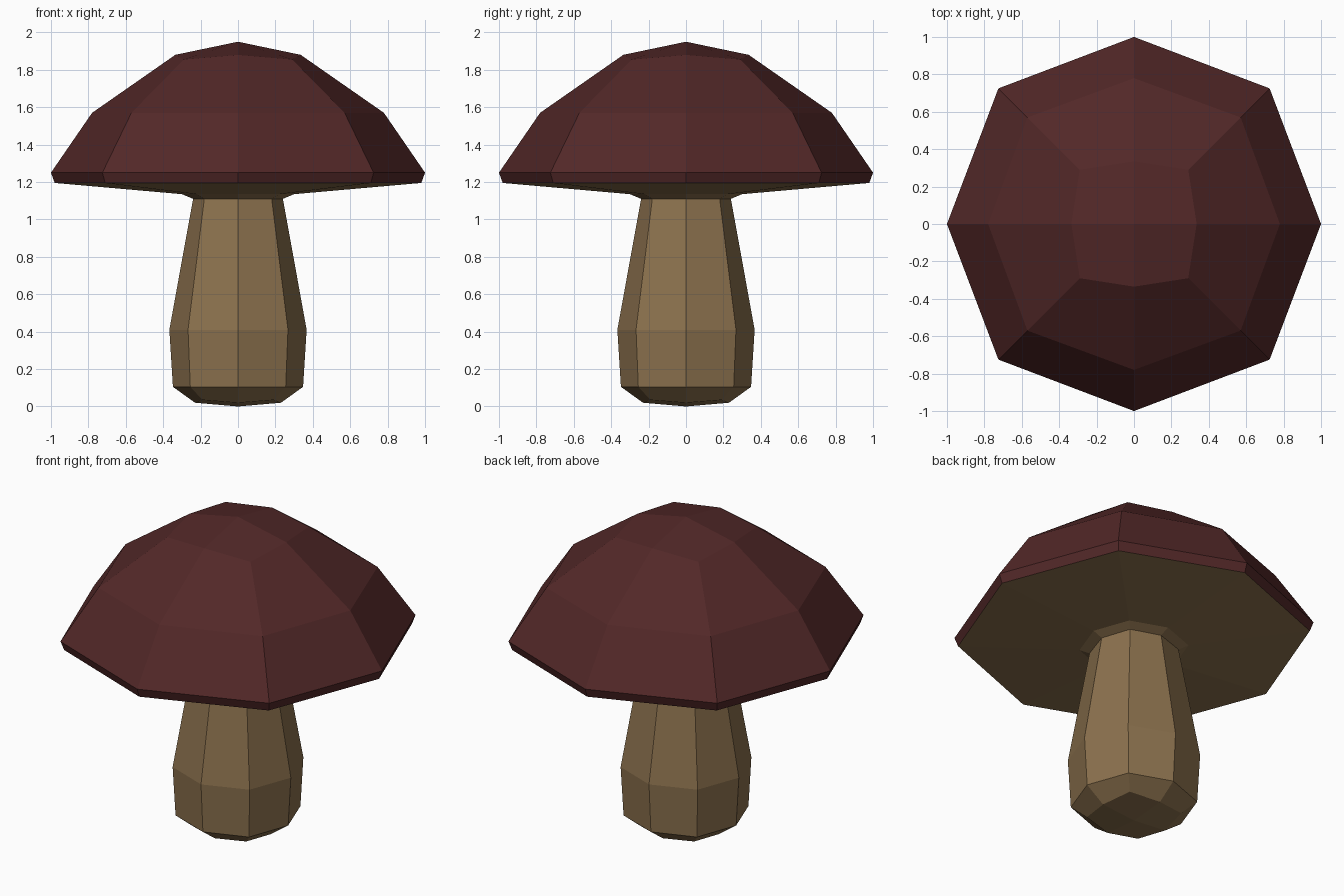
import bpy, bmesh, math

if "Cube" in bpy.data.objects:
    bpy.data.objects.remove(bpy.data.objects["Cube"])

def material(name, rgb):
    m = bpy.data.materials.new(name)
    m.diffuse_color = (*rgb, 1)
    m.use_nodes = True
    m.node_tree.nodes["Principled BSDF"].inputs["Base Color"].default_value = m.diffuse_color
    return m

cap_red = material("dark red", (0.085, 0.021, 0.021))
stem_tan = material("tan", (0.26, 0.165, 0.075))

def octagon_loft(name, rings, mats, start=None, end=None, rule=None):
    """rings: (axis radius, axis z, diagonal x=y, diagonal z); optional end poles."""
    bm = bmesh.new()
    loops = []
    for ra, za, d, zd in rings:
        loop = []
        for i in range(8):
            a = i * math.pi / 4
            r, z = (ra, za) if i % 2 == 0 else (d * math.sqrt(2), zd)
            loop.append(bm.verts.new((r * math.cos(a), r * math.sin(a), z)))
        loops.append(loop)
    for k, (lo, hi) in enumerate(zip(loops, loops[1:])):
        for i in range(8):
            j = (i + 1) % 8
            f = bm.faces.new((lo[i], lo[j], hi[j], hi[i]))
            f.material_index = rule(k) if rule else 0
    # Poles close with four quads each, from one diagonal to the next
    for z, loop in ((start, loops[0]), (end, loops[-1])):
        if z is not None:
            p = bm.verts.new((0, 0, z))
            for i in range(0, 8, 2):
                bm.faces.new((p, loop[i], loop[i + 1], loop[(i + 2) % 8]))
    bmesh.ops.recalc_face_normals(bm, faces=bm.faces)
    me = bpy.data.meshes.new(name)
    bm.to_mesh(me)
    bm.free()
    ob = bpy.data.objects.new(name, me)
    bpy.context.collection.objects.link(ob)
    for m in mats:
        me.materials.append(m)
    return ob

# Cap: underside collar, gills, rim and dome
octagon_loft("cap", [
    (0.24, 1.11, 0.18, 1.11),
    (0.30, 1.135, 0.22, 1.135),
    (0.98, 1.195, 0.71, 1.195),
    (1.00, 1.25, 0.725, 1.25),
    (0.78, 1.57, 0.57, 1.57),
    (0.335, 1.88, 0.29, 1.855),
], [cap_red, stem_tan], end=1.95, rule=lambda k: 1 if k < 2 else 0)

# Stem: rounded foot, bulge and taper to the cap
octagon_loft("stem", [
    (0.23, 0.02, 0.19, 0.035),
    (0.348, 0.105, 0.255, 0.105),
    (0.367, 0.41, 0.267, 0.41),
    (0.24, 1.11, 0.18, 1.11),
], [stem_tan], start=0.0)
